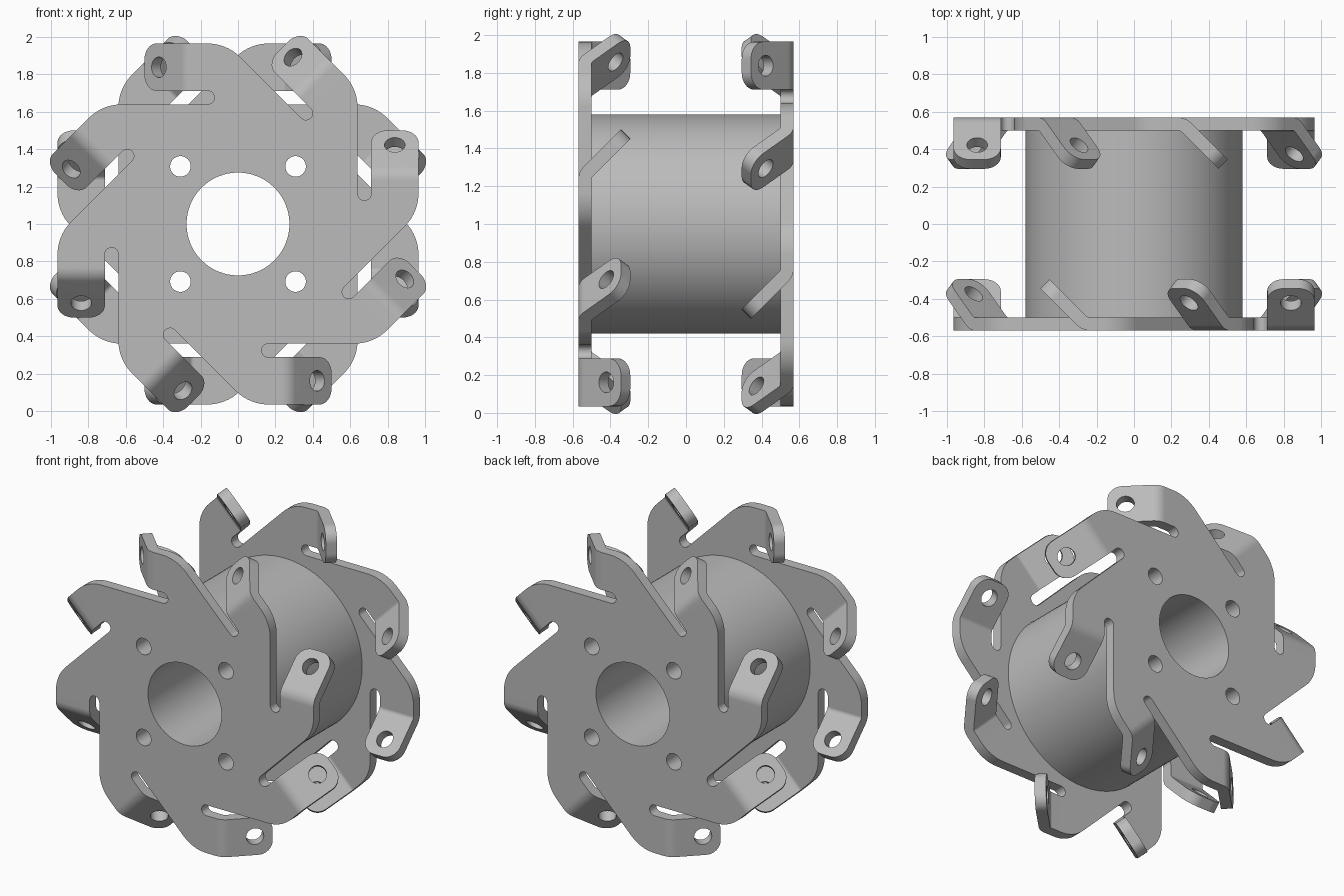
import bpy, bmesh
from math import sin, cos, pi, radians
from mathutils import Matrix, Vector

if "Cube" in bpy.data.objects:
    bpy.data.objects.remove(bpy.data.objects["Cube"])

ARMS = 8
DRUM_HALF, THICK = 0.50, 0.07
OUTER = DRUM_HALF + THICK
ARM_LOW, ARM_TOP = 0.712, 0.965       # arm edges, measured from the axle
BEND_U, BEND_R = -0.234, 0.10         # start and radius of the tab bend
TIP_U, TIP_R = -0.59, 0.09            # unfolded tab tip
BEND_ANGLE = pi / 4
BEND_LEN = BEND_R * BEND_ANGLE
BEND_STEPS = 6

steel = bpy.data.materials.new("grey_steel")
steel.use_nodes = True
steel.diffuse_color = (0.5, 0.5, 0.5, 1)
steel.node_tree.nodes["Principled BSDF"].inputs["Base Color"].default_value = (0.5, 0.5, 0.5, 1)


def arc(cx, cy, r, start, end, n=10):
    angles = [radians(start + (end - start) * i / n) for i in range(n + 1)]
    return [(cx + r * cos(a), cy + r * sin(a)) for a in angles]


def circle(cx, cy, r, n=32):
    return arc(cx, cy, r, 0, 360, n)[:-1]


def turn(points, k):
    a = k * 2 * pi / ARMS
    return [(u * cos(a) - v * sin(a), u * sin(a) + v * cos(a)) for u, v in points]


def fill(bm, loops, y):
    """Fill the first loop, leaving the others as holes."""
    edges = []
    for loop in loops:
        verts = [bm.verts.new((u, y, v)) for u, v in loop]
        edges += [bm.edges.new((a, b)) for a, b in zip(verts, verts[1:] + verts[:1])]
    bmesh.ops.triangle_fill(bm, use_beauty=True, edges=edges, normal=(0, -1, 0))


def thicken(bm, depth):
    result = bmesh.ops.extrude_face_region(bm, geom=bm.faces[:])
    verts = [g for g in result["geom"] if isinstance(g, bmesh.types.BMVert)]
    bmesh.ops.translate(bm, verts=verts, vec=(0, depth, 0))


def finish(bm, name):
    bmesh.ops.recalc_face_normals(bm, faces=bm.faces[:])
    mesh = bpy.data.meshes.new(name)
    bm.to_mesh(mesh)
    bm.free()
    mesh.materials.append(steel)
    return place(mesh, name)


def place(mesh, name):
    obj = bpy.data.objects.new(name, mesh)
    obj.location.z = 1
    bpy.context.collection.objects.link(obj)
    bpy.ops.object.select_all(action="DESELECT")
    obj.select_set(True)
    bpy.context.view_layer.objects.active = obj
    bpy.ops.object.shade_smooth_by_angle(angle=radians(30))
    normals = obj.modifiers.new("flat_face_normals", "WEIGHTED_NORMAL")
    normals.keep_sharp = True
    return obj


# Axle bore and bolt holes shared by drum and plates
holes = [circle(0, 0, 0.275, 64)]
holes += [circle(sx * 0.308, sz * 0.308, 0.055) for sx in (-1, 1) for sz in (-1, 1)]

# Drum
bm = bmesh.new()
fill(bm, [circle(0, 0, 0.58, 96)] + holes, -DRUM_HALF)
thicken(bm, 2 * DRUM_HALF)
finish(bm, "drum")

# Flat part of the plate: rounded arm shoulder, arm root, round-ended slot
sector = (arc(-0.164, 0.715, 0.25, 45, 90) + [(BEND_U, ARM_TOP), (BEND_U, ARM_LOW)]
          + arc(-0.162, 0.676, 0.036, 90, -90))
outline = [p for k in range(ARMS) for p in turn(sector, k)]

# Unfolded tab with rounded tip and eyelet
tip_u = TIP_U + TIP_R
tab = ([(BEND_U, ARM_LOW), (BEND_U, ARM_TOP)]
       + arc(tip_u, ARM_TOP - TIP_R, TIP_R, 90, 180)
       + arc(tip_u, ARM_LOW + TIP_R, TIP_R, 180, 270))
eyelet = circle(-0.48, (ARM_LOW + ARM_TOP) / 2, 0.055)

# Tabs first, cut across for the bend, then the hub welded to them
bm = bmesh.new()
fill(bm, [tab, eyelet], -OUTER)
for i in range(1, BEND_STEPS + 1):
    bmesh.ops.bisect_plane(bm, geom=bm.verts[:] + bm.edges[:] + bm.faces[:],
                           plane_co=(BEND_U - BEND_LEN * i / BEND_STEPS, 0, 0),
                           plane_no=(1, 0, 0))
first_tab = bm.verts[:] + bm.edges[:] + bm.faces[:]
for k in range(1, ARMS):
    copy = bmesh.ops.duplicate(bm, geom=first_tab)["geom"]
    verts = [g for g in copy if isinstance(g, bmesh.types.BMVert)]
    bmesh.ops.rotate(bm, verts=verts, matrix=Matrix.Rotation(-k * 2 * pi / ARMS, 3, "Y"))
fill(bm, [outline] + holes, -OUTER)
bmesh.ops.remove_doubles(bm, verts=bm.verts[:], dist=0.0002)
thicken(bm, THICK)

# Fold each tab inward
for vert in bm.verts:
    for k in range(ARMS):
        spin = Matrix.Rotation(k * 2 * pi / ARMS, 3, "Y")
        p = spin @ vert.co
        if p.x < BEND_U - 0.0005 and p.z > ARM_LOW - 0.01:
            s = BEND_U - p.x
            a = min(s / BEND_R, BEND_ANGLE)
            rest = max(0, s - BEND_LEN)
            r = BEND_R - (p.y + OUTER)
            p = Vector((BEND_U - r * sin(a) - rest * cos(a),
                        -OUTER + BEND_R - r * cos(a) + rest * sin(a), p.z))
            vert.co = spin.inverted() @ p
            break
front_plate = finish(bm, "front_plate")

# Back plate faces the other way
back_plate = place(front_plate.data.copy(), "back_plate")
back_plate.rotation_euler.z = pi
